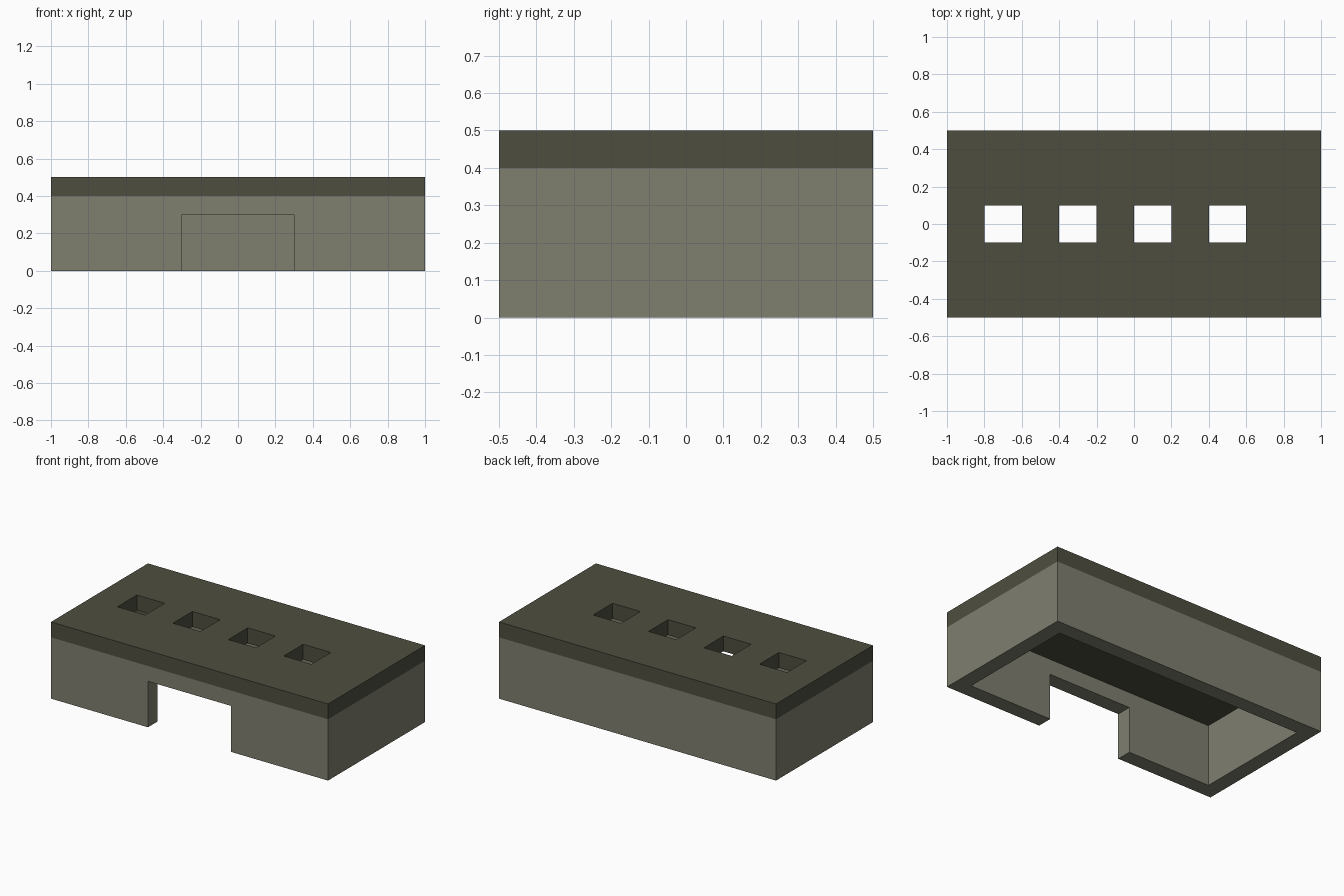
import bpy
import bmesh

cube = bpy.data.objects.get("Cube")
if cube:
    bpy.data.objects.remove(cube, do_unlink=True)


def make_material(name, rgb):
    mat = bpy.data.materials.new(name)
    mat.use_nodes = True
    mat.diffuse_color = (*rgb, 1)
    bsdf = next(n for n in mat.node_tree.nodes if n.type == 'BSDF_PRINCIPLED')
    bsdf.inputs["Base Color"].default_value = (*rgb, 1)
    bsdf.inputs["Roughness"].default_value = 0.8
    return mat


def block_object(name, cuts, solid, mat):
    """Closed shell round the cells of a 3D grid for which solid(i, j, k) is true."""
    size = [len(c) - 1 for c in cuts]

    def filled(cell):
        return all(0 <= c < n for c, n in zip(cell, size)) and solid(*cell)

    bm = bmesh.new()
    corners = {}

    def vert(idx):
        if idx not in corners:
            corners[idx] = bm.verts.new([cuts[a][idx[a]] for a in range(3)])
        return corners[idx]

    for i in range(size[0]):
        for j in range(size[1]):
            for k in range(size[2]):
                cell = (i, j, k)
                if not filled(cell):
                    continue
                for axis in range(3):
                    u, v = (axis + 1) % 3, (axis + 2) % 3
                    for side in (0, 1):
                        beside = list(cell)
                        beside[axis] += 2 * side - 1
                        if filled(beside):
                            continue
                        loop = []
                        for du, dv in ((0, 0), (1, 0), (1, 1), (0, 1)):
                            idx = list(cell)
                            idx[axis] += side
                            idx[u] += du
                            idx[v] += dv
                            loop.append(vert(tuple(idx)))
                        bm.faces.new(loop if side else loop[::-1])
    mesh = bpy.data.meshes.new(name)
    bm.to_mesh(mesh)
    bm.free()
    mesh.materials.append(mat)
    obj = bpy.data.objects.new(name, mesh)
    bpy.context.collection.objects.link(obj)
    return obj


wall_mat = make_material("light olive grey", (0.212, 0.212, 0.159))
roof_mat = make_material("dark olive grey", (0.076, 0.076, 0.051))

# Walls: hollow rectangle with a doorway in the middle of the front
wall_cuts = ([-1, -0.9, -0.3, 0.3, 0.9, 1], [-0.5, -0.4, 0.4, 0.5], [0, 0.3, 0.4])


def is_wall(i, j, k):
    inside = 1 <= i <= 3 and j == 1
    doorway = i == 2 and j == 0 and k == 0
    return not (inside or doorway)


block_object("walls", wall_cuts, is_wall, wall_mat)

# Roof: slab with a row of four square openings
roof_cuts = ([-1, -0.8, -0.6, -0.4, -0.2, 0, 0.2, 0.4, 0.6, 1],
             [-0.5, -0.1, 0.1, 0.5], [0.4, 0.5])
block_object("roof", roof_cuts, lambda i, j, k: not (j == 1 and i % 2 == 1), roof_mat)
